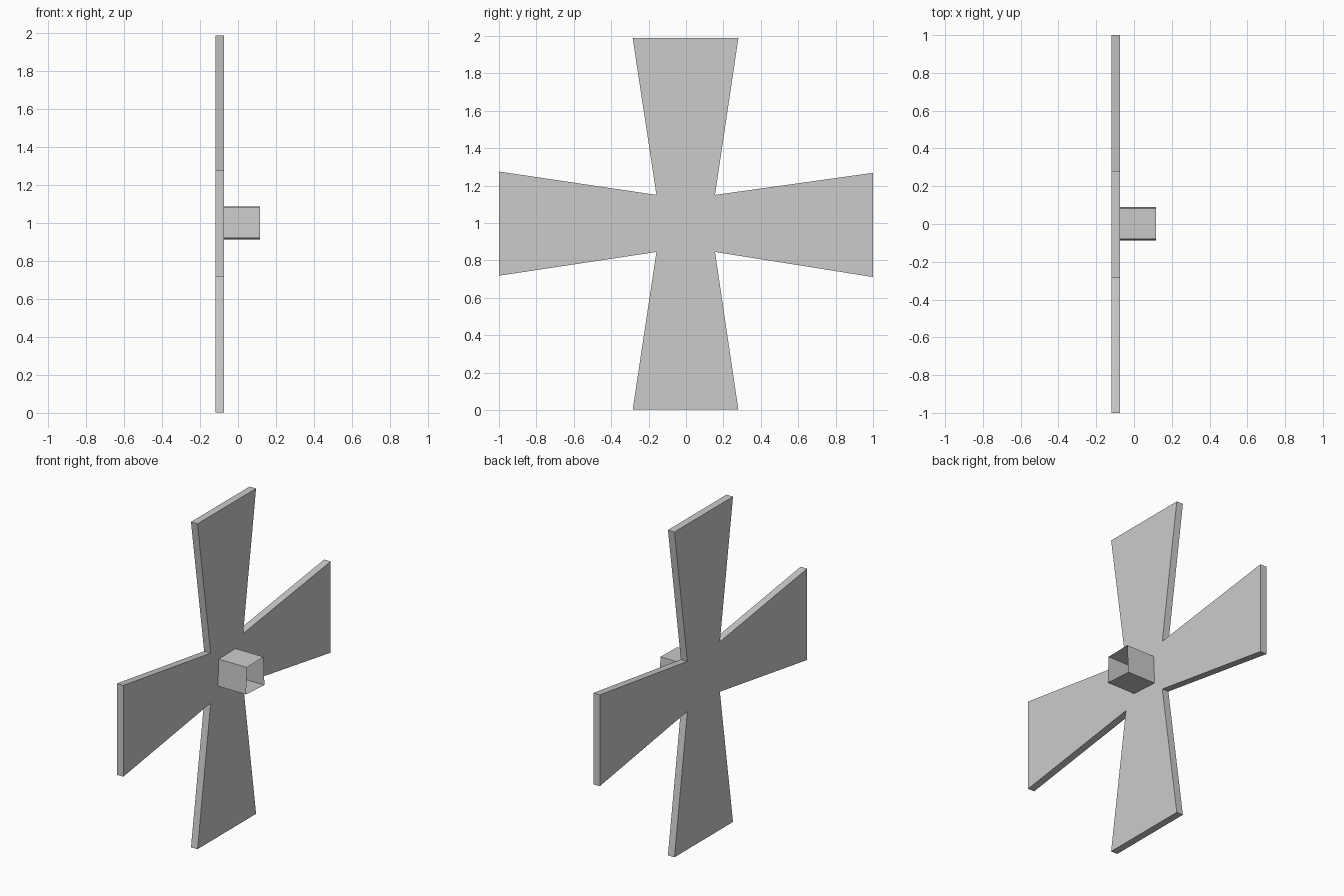
import bpy
import bmesh

if "Cube" in bpy.data.objects:
    bpy.data.objects.remove(bpy.data.objects["Cube"])


def extrude_profile(name, profile, x0, x1, capped):
    """Sweep a closed (y, z) outline along x, with or without end caps."""
    bm = bmesh.new()
    rings = [[bm.verts.new((x, y, z)) for y, z in profile] for x in (x0, x1)]
    n = len(profile)
    for i in range(n):
        j = (i + 1) % n
        bm.faces.new((rings[0][i], rings[0][j], rings[1][j], rings[1][i]))
    if capped:
        bm.faces.new(rings[0][::-1])
        bm.faces.new(rings[1])
    bmesh.ops.recalc_face_normals(bm, faces=bm.faces[:])
    mesh = bpy.data.meshes.new(name)
    bm.to_mesh(mesh)
    bm.free()
    obj = bpy.data.objects.new(name, mesh)
    bpy.context.collection.objects.link(obj)
    return obj


# Four flared blades cut from one flat plate, counter-clockwise from lower right
blades = [
    (0.28, 0.004), (0.155, 0.847), (1.0, 0.713), (1.0, 1.27),
    (0.155, 1.152), (0.28, 1.99), (-0.285, 1.99), (-0.158, 1.152),
    (-1.0, 1.277), (-1.0, 0.72), (-0.158, 0.847), (-0.285, 0.004),
]
extrude_profile("blades", [(y, z - 0.002) for y, z in blades], -0.118, -0.074, True)

# Slightly uneven square shaft sleeve, open at its outer end
sleeve = [(-0.088, 0.922), (0.089, 0.912), (0.081, 1.087), (-0.08, 1.084)]
extrude_profile("shaft_sleeve", sleeve, -0.074, 0.116, False)
